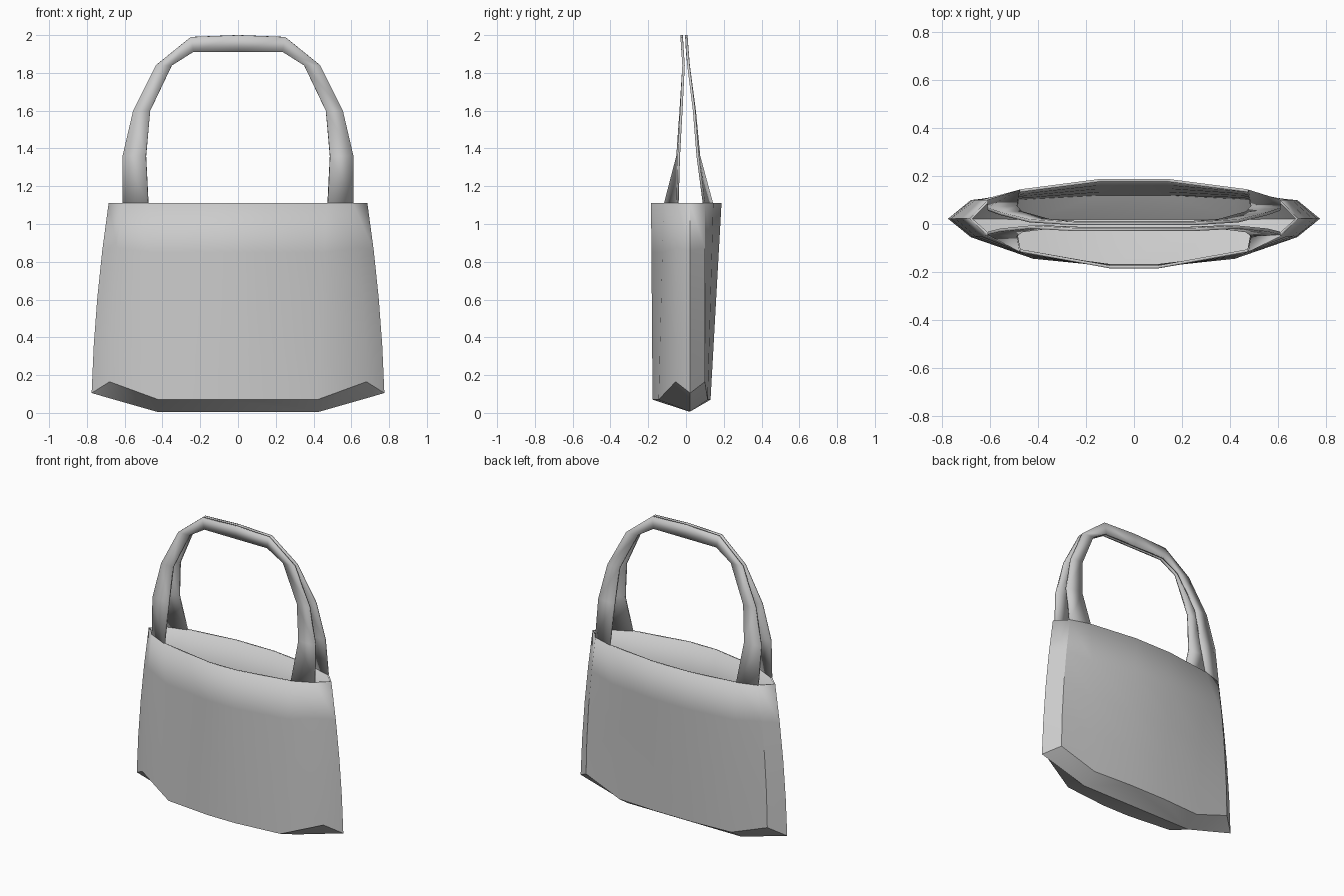
import bpy, bmesh, math
from mathutils import Vector

if "Cube" in bpy.data.objects:
    bpy.data.objects.remove(bpy.data.objects["Cube"])


def make_object(name, bm, thickness, offset):
    bmesh.ops.recalc_face_normals(bm, faces=bm.faces)
    mesh = bpy.data.meshes.new(name)
    bm.to_mesh(mesh)
    bm.free()
    obj = bpy.data.objects.new(name, mesh)
    bpy.context.collection.objects.link(obj)
    mod = obj.modifiers.new("thickness", 'SOLIDIFY')
    mod.thickness = thickness
    mod.offset = offset
    bpy.ops.object.select_all(action='DESELECT')
    obj.select_set(True)
    bpy.context.view_layer.objects.active = obj
    bpy.ops.object.shade_smooth_by_angle(angle=math.radians(30))
    return obj


def full_ring(half):
    # half runs front centre -> right tip -> back centre; mirror it to the left
    return half + [Vector((-p.x, p.y, p.z)) for p in reversed(half) if p is not half[3]]


# Bag body: open rim down to a creased lower edge, closed by a keel
rim = [Vector((x, y, 1.11)) for x, y in
       [(.10, -.185), (.47, -.118), (.61, -.05), (.685, .022), (.61, .10), (.47, .145), (.14, .188)]]
base = [Vector(p) for p in
        [(.10, -.177, .07), (.42, -.145, .07), (.68, -.055, .165), (.775, .022, .105),
         (.68, .10, .165), (.42, .115, .07), (.14, .13, .07)]]


def level(t):
    half = [a.lerp(b, t) for a, b in zip(rim, base)]
    for p in half[2:5]:
        p.x += 0.06 * t * (1 - t)      # slight belly on the side gussets
    right = half
    left = [Vector((-p.x, p.y, p.z)) for p in reversed(half)]
    return right + left


bm = bmesh.new()
rings = [[bm.verts.new(p) for p in level(t)] for t in (0, .25, .5, .75, 1)]
n = len(rings[0])
for a, b in zip(rings, rings[1:]):
    for i in range(n):
        j = (i + 1) % n
        bm.faces.new((a[i], a[j], b[j], b[i]))
low = rings[-1]
kr, kl = (bm.verts.new((x, .02, .006)) for x in (.43, -.43))
for i in range(n):
    j = (i + 1) % n
    if i == 6:
        bm.faces.new((low[i], low[j], kl, kr))
    elif i == 13:
        bm.faces.new((low[i], low[j], kr, kl))
    else:
        bm.faces.new((low[i], low[j], kr if i < 6 else kl))
make_object("bag_body", bm, .012, -1)

# Handles: flat bands, outer and inner edge (x, z) with matching depths
outer = [(.61, 1.11), (.61, 1.36), (.555, 1.60), (.435, 1.84), (.25, 1.99), (.0, 2.0)]
inner = [(.475, 1.11), (.487, 1.36), (.465, 1.60), (.35, 1.84), (.235, 1.912), (.0, 1.912)]


def handle(name, y_outer, y_inner):
    bm = bmesh.new()
    rows = []
    for (xo, zo), (xi, zi), yo, yi in zip(outer, inner, y_outer, y_inner):
        rows.append(((xo, yo, zo), (xi, yi, zi)))
    rows += [tuple((-x, y, z) for x, y, z in r) for r in reversed(rows[:-1])]
    verts = [[bm.verts.new(p) for p in r] for r in rows]
    for a, b in zip(verts, verts[1:]):
        bm.faces.new((a[0], b[0], b[1], a[1]))
    make_object(name, bm, .013, 0)


handle("front_handle", [-.045, -.038, -.025, -.013, -.023, -.023],
       [-.110, -.045, -.028, -.013, -.018, -.018])
handle("back_handle", [.095, .062, .043, .013, .002, .002],
       [.137, .069, .046, .014, .006, .006])
